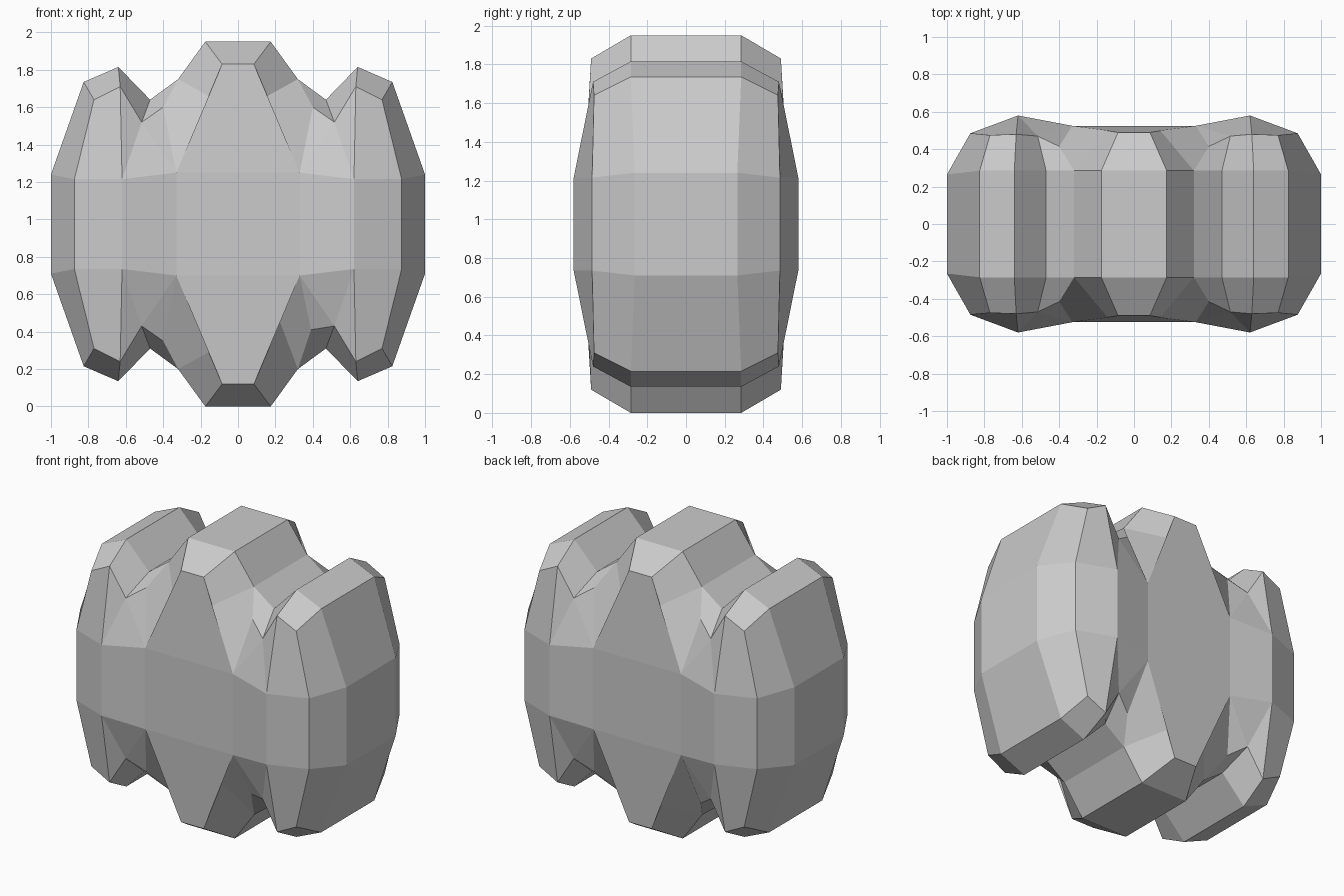
import bpy, bmesh

if "Cube" in bpy.data.objects:
    bpy.data.objects.remove(bpy.data.objects["Cube"])

MID = 0.975  # mirror height

# control points of one octant (right, rear, upper)
POINTS = {
    "A0": (0.175, 0.285, 1.95), "A1": (0.085, 0.49, 1.83), "K": (0.33, 0.525, 1.25),
    "B0": (0.32, 0.285, 1.75), "B1": (0.14, 0.50, 1.65), "V": (0.40, 0.415, 1.60),
    "C0": (0.47, 0.285, 1.64), "C1": (0.515, 0.47, 1.52),
    "D0": (0.64, 0.285, 1.815), "D1": (0.63, 0.48, 1.71), "D2": (0.62, 0.58, 1.215),
    "E0": (0.825, 0.285, 1.735), "E1": (0.77, 0.475, 1.64), "E2": (0.875, 0.485, 1.215),
    "F": (1.0, 0.265, 1.24),
}
# the lower right front notch is cut deeper
NOTCH = {"B1": (0.21, 0.505, 1.46), "V": (0.39, 0.415, 1.54)}

PATCHES = ["A0 A1 B1 B0", "A1 K B1", "B0 B1 K V", "V K C1", "B0 V C1 C0",
           "C0 C1 D1 D0", "C1 K D2", "C1 D2 D1", "D0 D1 E1 E0",
           "D1 D2 E2 E1", "E0 E1 E2 F"]

bm = bmesh.new()
verts = {}
signs = (-1, 1)
for sx in signs:
    for sy in signs:
        for sz in signs:
            deep = (sx, sy, sz) == (1, -1, -1)
            for name, p in POINTS.items():
                x, y, z = NOTCH.get(name, p) if deep else p
                verts[name, sx, sy, sz] = bm.verts.new((sx * x, sy * y, MID + sz * (z - MID)))


def face(*keys):
    bm.faces.new([verts[k] for k in keys])


def pairs(names):
    n = names.split()
    return list(zip(n, n[1:]))


# lobes and valleys in every octant
for sx in signs:
    for sy in signs:
        for sz in signs:
            for patch in PATCHES:
                face(*[(n, sx, sy, sz) for n in patch.split()])

# bands joining the octants across each middle plane
for s in signs:
    for t in signs:
        for a, b in pairs("A0 A1 K"):
            face((a, -1, s, t), (a, 1, s, t), (b, 1, s, t), (b, -1, s, t))
        for a, b in pairs("A0 B0 C0 D0 E0 F"):
            face((a, s, -1, t), (a, s, 1, t), (b, s, 1, t), (b, s, -1, t))
        for a, b in pairs("K D2 E2 F"):
            face((a, s, t, -1), (a, s, t, 1), (b, s, t, 1), (b, s, t, -1))
    # closing panels: top/bottom, front/back, ends
    loop = ((-1, -1), (1, -1), (1, 1), (-1, 1))
    face(*[("A0", u, v, s) for u, v in loop])
    face(*[("K", u, s, v) for u, v in loop])
    face(*[("F", s, u, v) for u, v in loop])

bmesh.ops.recalc_face_normals(bm, faces=bm.faces[:])
mesh = bpy.data.meshes.new("lobed_body")
bm.to_mesh(mesh)
bm.free()
body = bpy.data.objects.new("lobed_body", mesh)
bpy.context.collection.objects.link(body)
